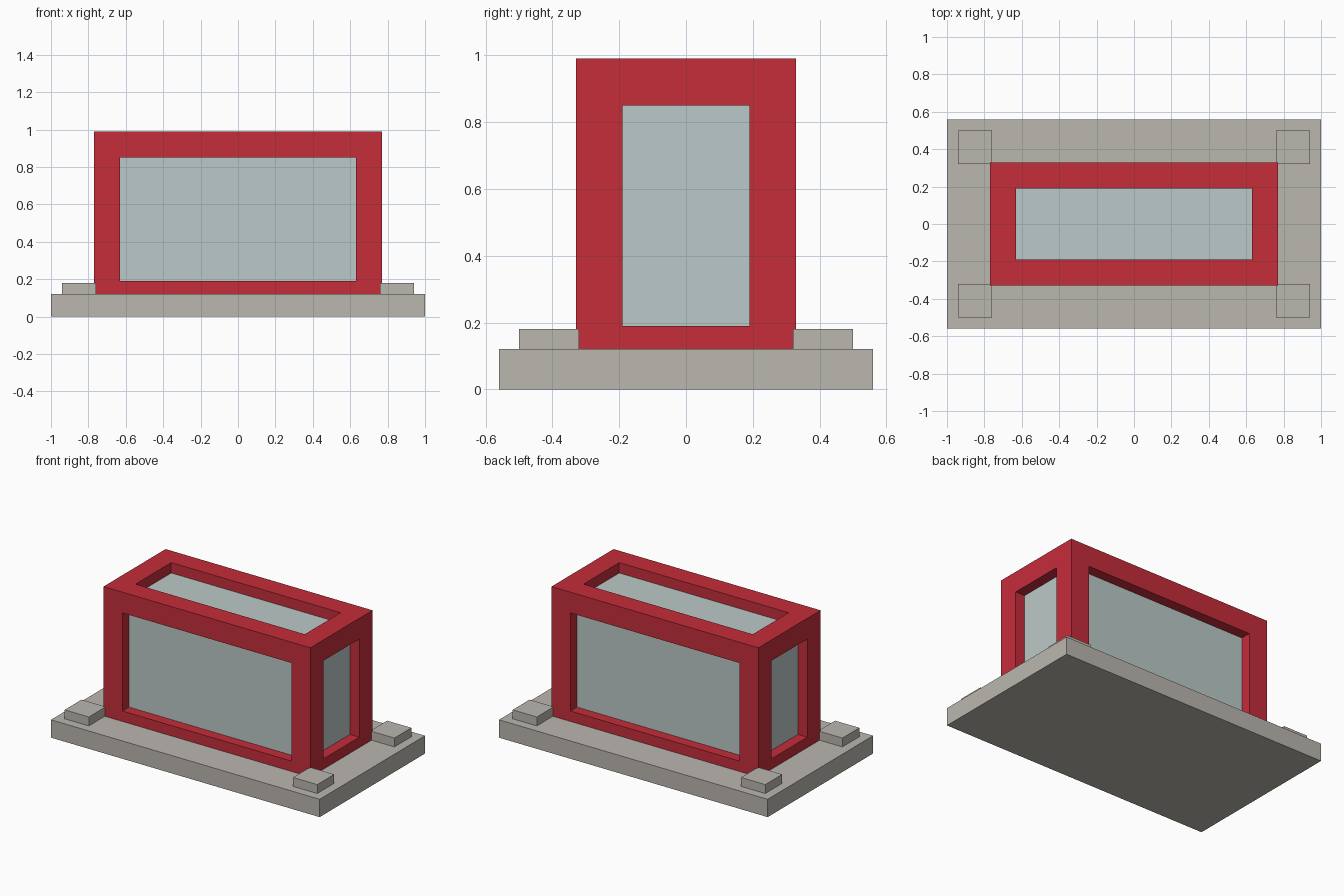
import bpy
import bmesh
from mathutils import Matrix, Vector

if "Cube" in bpy.data.objects:
    bpy.data.objects.remove(bpy.data.objects["Cube"], do_unlink=True)


def material(name, rgb):
    mat = bpy.data.materials.new(name)
    mat.use_nodes = True
    mat.diffuse_color = (*rgb, 1)
    mat.node_tree.nodes["Principled BSDF"].inputs["Base Color"].default_value = (*rgb, 1)
    return mat


stone = material("warm grey stone", (0.497, 0.474, 0.434))
red = material("red paint", (0.558, 0.026, 0.042))
glass = material("pale glass", (0.497, 0.584, 0.578))


def box(name, low, high, mat, shape=None):
    """Box between two corners, optionally reshaped by a function."""
    low, high = Vector(low), Vector(high)
    bm = bmesh.new()
    bmesh.ops.create_cube(bm, size=1, matrix=Matrix.Translation((low + high) / 2)
                          @ Matrix.Diagonal((*(high - low), 1)))
    if shape:
        shape(bm)
    mesh = bpy.data.meshes.new(name)
    bm.to_mesh(mesh)
    bm.free()
    mesh.materials.append(mat)
    obj = bpy.data.objects.new(name, mesh)
    bpy.context.collection.objects.link(obj)
    return obj


BAR = 0.14      # width of the frame bars
RECESS = 0.07   # depth of the glass behind the frame
W, D, BOTTOM, TOP = 0.77, 0.33, 0.05, 0.99


def cut_openings(bm):
    """Open a window in the top and in each side, with walls running inward."""
    bm.normal_update()
    panes = [f for f in bm.faces if f.normal.z > -0.5]
    bmesh.ops.inset_individual(bm, faces=panes, thickness=BAR, use_even_offset=True)
    for pane in panes:
        inward = -pane.normal * (RECESS + 0.01)
        wall = bmesh.ops.extrude_discrete_faces(bm, faces=[pane])["faces"][0]
        bmesh.ops.translate(bm, verts=wall.verts, vec=inward)
        bm.faces.remove(wall)


# Base slab with a low block at each corner
box("base_slab", (-1, -0.56, 0), (1, 0.56, 0.12), stone)
for x, side in ((1, "left"), (-1, "right")):
    for y, end in ((-1, "front"), (1, "back")):
        cx, cy, half = 0.85 * x, 0.41 * y, 0.09
        box(f"corner_block_{end}_{side}", (cx - half, cy - half, 0.12),
            (cx + half, cy + half, 0.18), stone)

# Red frame around a glass core
box("window_frame", (-W, -D, BOTTOM), (W, D, TOP), red, cut_openings)
box("glass_core", (RECESS - W, RECESS - D, BOTTOM + RECESS - 0.02),
    (W - RECESS, D - RECESS, TOP - RECESS), glass)
